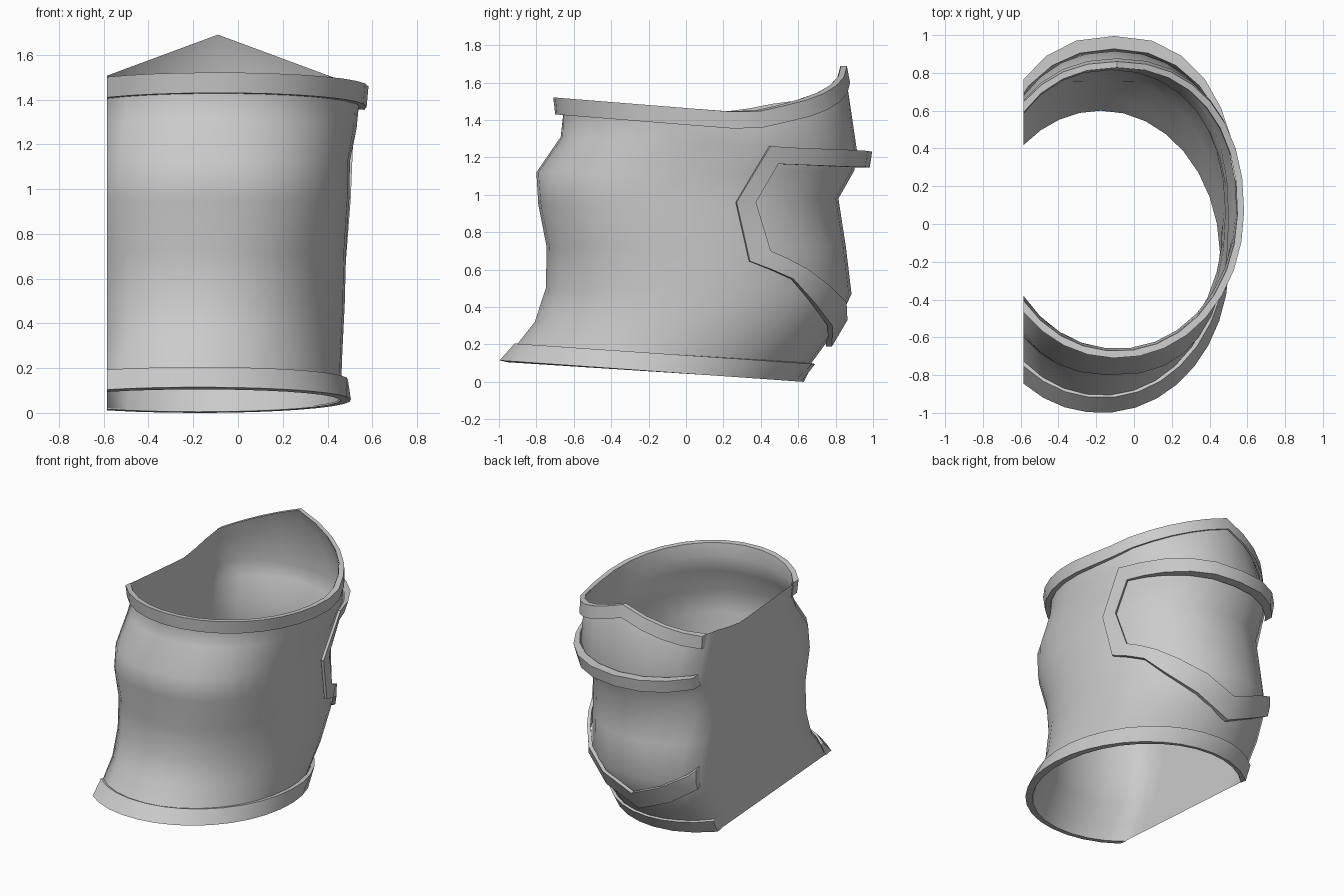
import bpy, bmesh, math
from mathutils import Vector

if "Cube" in bpy.data.objects:
    bpy.data.objects.remove(bpy.data.objects["Cube"], do_unlink=True)

CUT = -0.585            # plane of the flat side
ARC, WALL = 25, 7       # points on the curved part and on the flat side

mat = bpy.data.materials.new("plain grey")
mat.use_nodes = True
grey = (0.6, 0.6, 0.6, 1)
mat.diffuse_color = grey
mat.node_tree.nodes["Principled BSDF"].inputs["Base Color"].default_value = grey


def rim(x, y):
    """Height of the upper edge: gentle slope, with a pointed gable at the back."""
    base = 1.52 - 0.08 * (y + 0.7)
    gable = 1.69 - 0.37 * abs(x + 0.09)
    return base + max(0, gable - base) * min(1, max(0, (y - 0.2) / 0.33))


def centre_x(z):
    return -0.18 + 0.09 * min(1, max(0, z / 1.5))


def fullness(z):
    """Front and back exponents of the oval: full chest, squarer upper back."""
    chest = max(0, 1 - abs(z - 1.05) / 0.4)
    waist = max(0, 1 - abs(z - 0.6) / 0.35)
    return 2.05 + 0.5 * chest + 0.2 * waist, 2 + 0.22 * min(1, max(0, z / 1.1))


def oval(a, front, back, right, z):
    """Point on a rounded oval at about height z."""
    cx = centre_x(z)
    c, s = math.cos(a), math.sin(a)
    p = 2 / fullness(z)[s > 0]
    x = cx + (right - cx) * math.copysign(abs(c) ** p, c)
    y = (front + back) / 2 + (back - front) / 2 * math.copysign(abs(s) ** p, s)
    return x, y


def section(front, zf, back, zb, right, drop=None, wall=False):
    """Arc from the front cut to the back cut, closed by the flat side if asked."""
    mid = (zf + zb) / 2
    cx = centre_x(mid)
    d = min(1, (cx - CUT) / (right - cx))
    n_front, n_back = fullness(mid)
    start = -math.pi + math.acos(d ** (n_front / 2))
    end = math.pi - math.acos(d ** (n_back / 2))
    # even steps either side of the back centre line, so the peak has a point
    half = math.pi / 2
    turn = round((ARC - 1) * (half - start) / (end - start))
    angles = [start + (half - start) * i / turn for i in range(turn)]
    angles += [half + (end - half) * i / (ARC - 1 - turn) for i in range(ARC - turn)]
    pts = [oval(a, front, back, right, mid) for a in angles]
    if wall:
        y0, y1 = pts[-1][1], pts[0][1]
        pts += [(CUT, y0 + (y1 - y0) * i / (WALL + 1)) for i in range(1, WALL + 1)]
    out = []
    for x, y in pts:
        z = zf + (zb - zf) * (y - front) / (back - front) if drop is None else rim(x, y) - drop
        out.append(Vector((x, y, z)))
    return out


def loft(name, rows, round_row, round_stack, cut=False, sharp=35):
    """Skin rows of points; close round each row and / or from last row to first."""
    bm = bmesh.new()
    grid = [[bm.verts.new(p) for p in r] for r in rows]
    n, m = len(rows), len(rows[0])
    for i in range(n if round_stack else n - 1):
        for j in range(m if round_row else m - 1):
            a, b = grid[i], grid[(i + 1) % n]
            k = (j + 1) % m
            bm.faces.new((a[j], a[k], b[k], b[j]))
    if round_stack and not round_row:
        for j in (0, -1):
            bm.faces.new([r[j] for r in grid])
    if cut:
        bmesh.ops.bisect_plane(bm, geom=bm.verts[:] + bm.edges[:] + bm.faces[:],
                               plane_co=(CUT, 0, 0), plane_no=(1, 0, 0), clear_inner=True)
        bmesh.ops.holes_fill(bm, edges=[e for e in bm.edges if e.is_boundary], sides=0)
    bmesh.ops.recalc_face_normals(bm, faces=bm.faces[:])
    me = bpy.data.meshes.new(name)
    bm.to_mesh(me)
    bm.free()
    me.materials.append(mat)
    ob = bpy.data.objects.new(name, me)
    bpy.context.collection.objects.link(ob)
    bpy.ops.object.select_all(action="DESELECT")
    ob.select_set(True)
    bpy.context.view_layer.objects.active = ob
    bpy.ops.object.shade_smooth_by_angle(angle=math.radians(sharp))


# Sleeve: front y, front z, back y, back z, right x
BODY = [(-0.95, 0.11, 0.60, 0.01, 0.455), (-0.905, 0.20, 0.67, 0.10, 0.462),
        (-0.81, 0.32, 0.78, 0.25, 0.467), (-0.75, 0.50, 0.885, 0.47, 0.477),
        (-0.745, 0.72, 0.855, 0.72, 0.483), (-0.79, 0.95, 0.815, 0.98, 0.498),
        (-0.80, 1.12, 0.90, 1.13, 0.5), (-0.67, 1.31, 0.915, 1.23, 0.53)]
rows = [section(*r, wall=True) for r in BODY]
rows.append(section(-0.66, 1.43, 0.86, 1.58, 0.54, drop=0.09, wall=True))
rows.append(section(-0.67, 1.52, 0.825, 1.69, 0.545, drop=0.004, wall=True))
loft("sleeve", rows, True, False, sharp=65)

# Upper band
loft("upper_band", [section(-0.71, 1.52, 0.86, 1.69, 0.583, drop=0),
                    section(-0.70, 1.43, 0.877, 1.58, 0.575, drop=0.09),
                    section(-0.664, 1.43, 0.864, 1.58, 0.544, drop=0.09),
                    section(-0.673, 1.52, 0.828, 1.69, 0.548, drop=0)], False, True)

# Lower flared band
loft("lower_band", [section(-1.0, 0.115, 0.63, 0.0, 0.505),
                    section(-0.92, 0.205, 0.69, 0.095, 0.492),
                    section(-0.907, 0.20, 0.672, 0.10, 0.465),
                    section(-0.955, 0.105, 0.602, 0.005, 0.458)], False, True)


def along(z, zi, vi):
    """Sleeve measurement vi at height z, read against height column zi."""
    for lo, hi in zip(BODY, BODY[1:]):
        if z <= hi[zi] or hi is BODY[-1]:
            t = min(1, max(0, (z - lo[zi]) / (hi[zi] - lo[zi])))
            return lo[vi] + (hi[vi] - lo[vi]) * t


def on_sleeve(deg, z, off):
    x, y = oval(math.radians(deg), along(z, 1, 0) - off, along(z, 3, 2) + off,
                along(z, 3, 4) + off, z)
    return Vector((x, y, z))


# Back frame: outer angle, outer z, inner angle, inner z, thickness
FRAME = [(90, 1.23, 90, 1.145, 0.08), (76, 1.235, 76, 1.148, 0.08), (62, 1.24, 62, 1.15, 0.07),
         (48, 1.245, 48, 1.155, 0.055), (35, 1.25, 37, 1.16, 0.04), (22, 1.26, 27, 1.165, 0.03),
         (16, 0.96, 23.5, 0.96, 0.03), (18.5, 0.645, 27, 0.70, 0.03), (27, 0.60, 34, 0.66, 0.035),
         (36, 0.55, 43, 0.605, 0.035), (47, 0.43, 54, 0.52, 0.04), (68, 0.30, 71, 0.425, 0.04),
         (90, 0.19, 90, 0.33, 0.045)]
other = [(180 - a, z, 180 - b, w, t) for a, z, b, w, t in FRAME[-2:0:-1]]
loop = FRAME + other
strip = [[on_sleeve(a, z, t) for a, z, b, w, t in loop],
         [on_sleeve(b, w, t) for a, z, b, w, t in loop],
         [on_sleeve(b, w, 0.012) for a, z, b, w, t in loop],
         [on_sleeve(a, z, 0.012) for a, z, b, w, t in loop]]
loft("back_frame", strip, True, True, cut=True)
